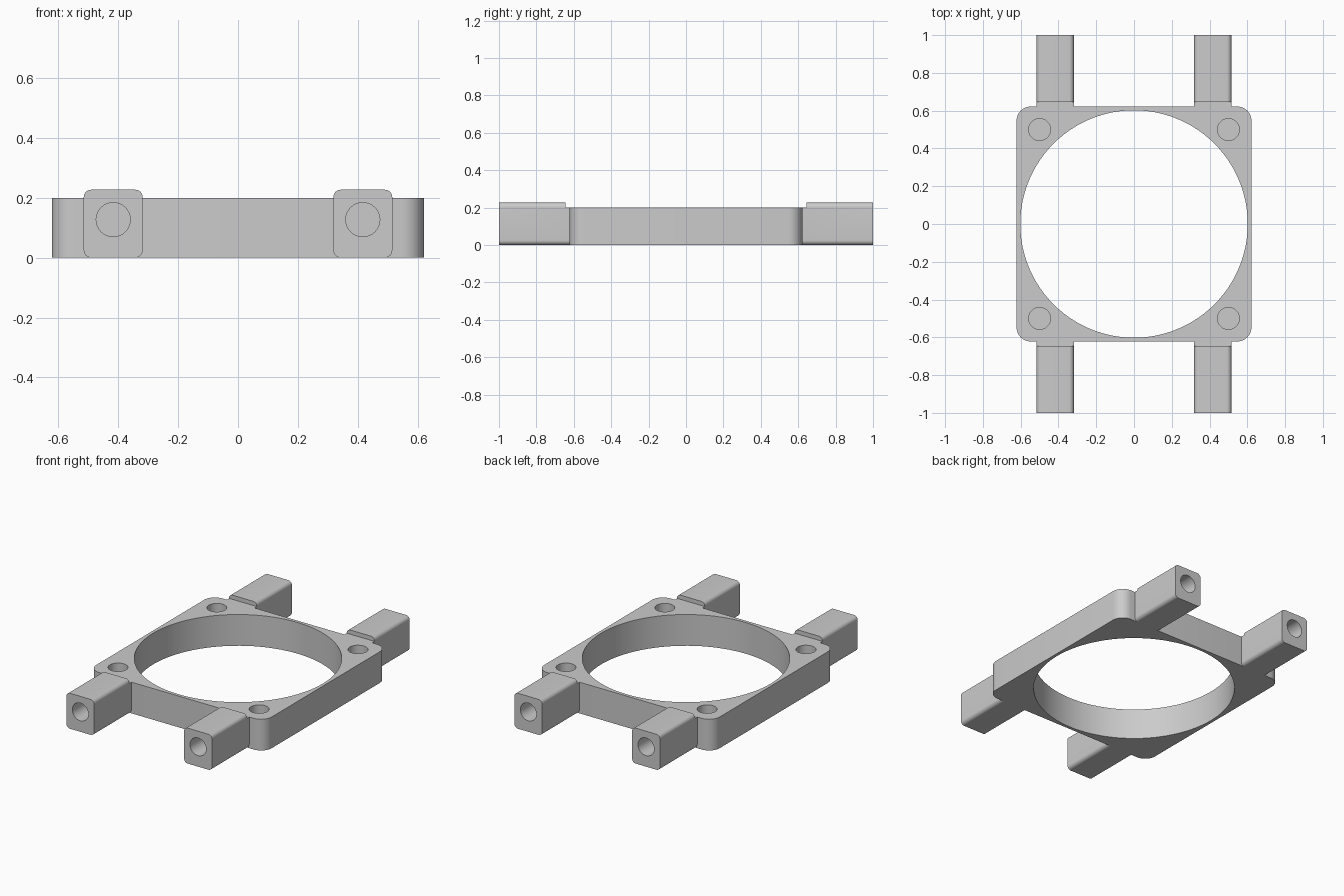
import bpy, bmesh, math
from mathutils import Matrix

HALF = 0.622        # half width of the square frame
HEIGHT = 0.2        # frame thickness
LUG_TOP = 0.227     # lugs stand slightly proud of the frame

cube = bpy.data.objects.get("Cube")
if cube:
    bpy.data.objects.remove(cube, do_unlink=True)

grey = bpy.data.materials.new("plain grey")
grey.use_nodes = True
grey.diffuse_color = (0.6, 0.6, 0.6, 1)
grey.node_tree.nodes["Principled BSDF"].inputs["Base Color"].default_value = (0.6, 0.6, 0.6, 1)


def finish(name, bm):
    mesh = bpy.data.meshes.new(name)
    bmesh.ops.recalc_face_normals(bm, faces=bm.faces)
    bm.to_mesh(mesh)
    bm.free()
    mesh.materials.append(grey)
    obj = bpy.data.objects.new(name, mesh)
    bpy.context.collection.objects.link(obj)
    return obj


def rounded_prism(name, width, depth, radius, length, matrix, steps=8):
    """Rounded rectangle in local XY, extruded along local Z."""
    bm = bmesh.new()
    verts = []
    for i, (sx, sy) in enumerate([(1, 1), (-1, 1), (-1, -1), (1, -1)]):
        for k in range(steps + 1):
            a = (i + k / steps) * math.pi / 2
            verts.append(bm.verts.new((sx * (width / 2 - radius) + radius * math.cos(a),
                                       sy * (depth / 2 - radius) + radius * math.sin(a), 0)))
    face = bm.faces.new(verts)
    ext = bmesh.ops.extrude_face_region(bm, geom=[face])
    top = [v for v in ext["geom"] if isinstance(v, bmesh.types.BMVert)]
    bmesh.ops.translate(bm, verts=top, vec=(0, 0, length))
    bmesh.ops.transform(bm, matrix=matrix, verts=bm.verts)
    return finish(name, bm)


def cylinder(name, radius, length, matrix, segments=32):
    bm = bmesh.new()
    bmesh.ops.create_cone(bm, cap_ends=True, segments=segments, radius1=radius,
                          radius2=radius, depth=length, matrix=matrix)
    return finish(name, bm)


def box(name, size, centre):
    bm = bmesh.new()
    bmesh.ops.create_cube(bm, size=1, matrix=Matrix.Translation(centre) @ Matrix.Diagonal((*size, 1)))
    return finish(name, bm)


def cut(obj, cutter):
    mod = obj.modifiers.new("cut", "BOOLEAN")
    mod.operation = "DIFFERENCE"
    mod.solver = "EXACT"
    mod.object = cutter
    bpy.context.view_layer.objects.active = obj
    bpy.ops.object.modifier_apply(modifier=mod.name)
    bpy.data.objects.remove(cutter, do_unlink=True)


def smooth(obj):
    bpy.ops.object.select_all(action="DESELECT")
    obj.select_set(True)
    bpy.context.view_layer.objects.active = obj
    bpy.ops.object.shade_smooth_by_angle(angle=math.radians(30))


# Square frame with the large round opening
frame = rounded_prism("frame", 2 * HALF, 2 * HALF, 0.075, HEIGHT, Matrix())
cut(frame, cylinder("bore_cutter", 0.602, 1, Matrix(), 96))

# Blind screw holes in the corners
for sx in (-1, 1):
    for sy in (-1, 1):
        cut(frame, cylinder("screw_cutter", 0.058, 0.32,
                            Matrix.Translation((sx * 0.5, sy * 0.5, HEIGHT))))
smooth(frame)

# Four lugs with a lowered neck and a blind hole in the end
for side, sx in (("right", -1), ("left", 1)):
    for end, sy in (("front", -1), ("back", 1)):
        x = sx * 0.417
        place = Matrix.Translation((x, sy * 0.62, LUG_TOP / 2)) @ Matrix.Rotation(-sy * math.pi / 2, 4, "X")
        lug = rounded_prism(f"{end}_{side}_lug", 0.197, LUG_TOP, 0.025, 0.38, place)
        cut(lug, box("neck_cutter", (0.4, 0.09, 0.1), (x, sy * 0.6, HEIGHT + 0.05)))
        hole = Matrix.Translation((x, sy, 0.127)) @ Matrix.Rotation(math.pi / 2, 4, "X")
        cut(lug, cylinder("end_hole_cutter", 0.057, 0.6, hole))
        smooth(lug)
